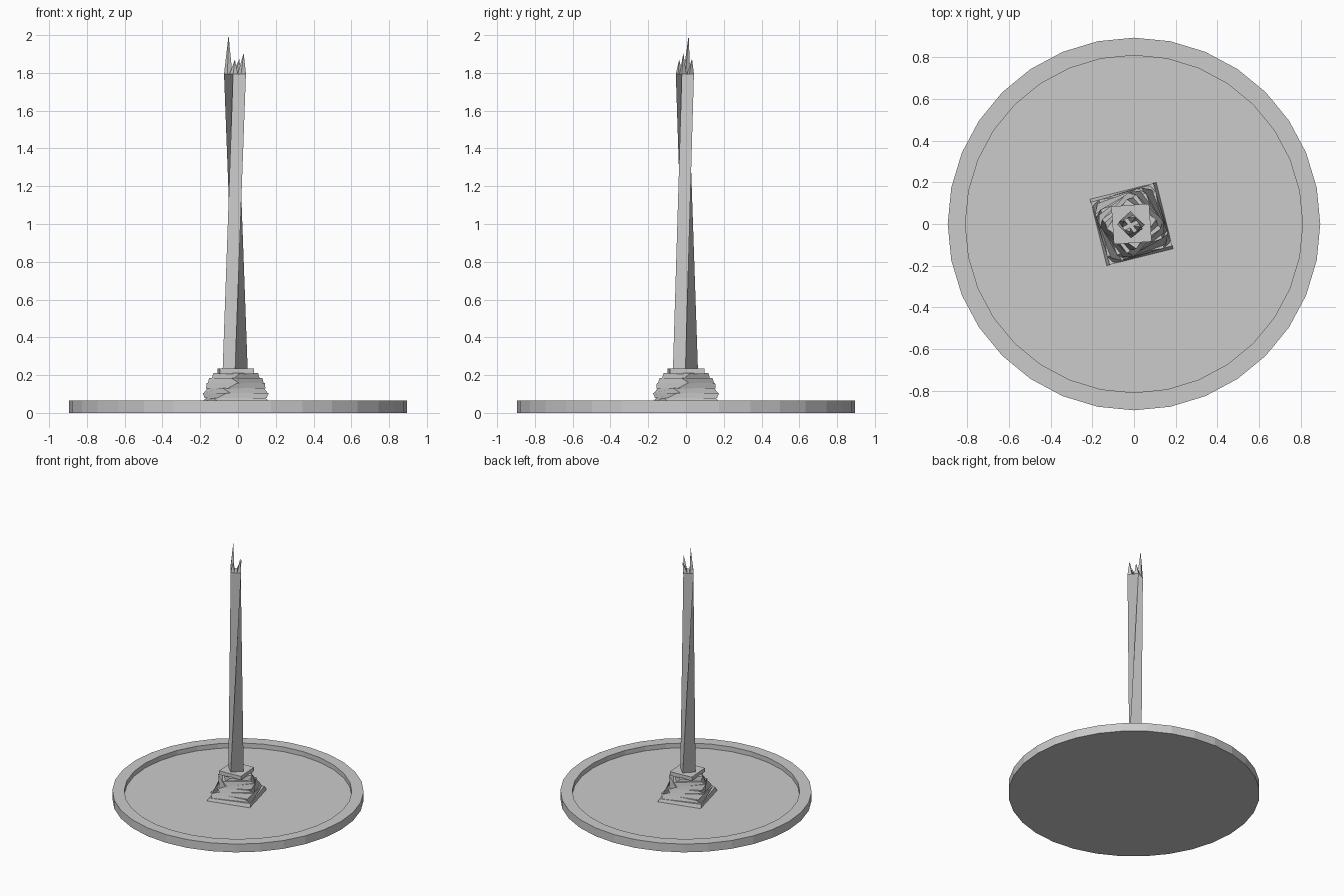
import bpy, math
from math import cos, sin, radians, pi

cube = bpy.data.objects.get("Cube")
if cube:
    bpy.data.objects.remove(cube, do_unlink=True)

stone = bpy.data.materials.new("grey_stone")
stone.use_nodes = True
GREY = (0.6, 0.6, 0.6, 1)
stone.diffuse_color = GREY
stone.node_tree.nodes["Principled BSDF"].inputs["Base Color"].default_value = GREY

CX, CY = -0.012, 0.0


def make(name, verts, faces):
    mesh = bpy.data.meshes.new(name)
    mesh.from_pydata(verts, [], faces)
    mesh.materials.append(stone)
    obj = bpy.data.objects.new(name, mesh)
    bpy.context.collection.objects.link(obj)
    return obj


def rings(name, loops):
    """Skin a list of vertex loops and cap both ends."""
    n = len(loops[0])
    verts = [v for loop in loops for v in loop]
    faces = [tuple(reversed(range(n))), tuple(range(len(verts) - n, len(verts)))]
    for k in range(len(loops) - 1):
        for i in range(n):
            j = (i + 1) % n
            faces.append((k * n + i, k * n + j, k * n + n + j, k * n + n + i))
    return make(name, verts, faces)


def polygon(sides, radius, z, angle=0.0, cx=0.0, cy=0.0):
    return [(cx + radius * cos(angle + 2 * pi * i / sides),
             cy + radius * sin(angle + 2 * pi * i / sides), z) for i in range(sides)]


def square(half, degrees, z):
    return polygon(4, half * math.sqrt(2), z, radians(degrees + 45), CX, CY)


# Shallow round basin with a raised rim
rings("basin", [polygon(32, 0.895, 0), polygon(32, 0.895, 0.065),
                polygon(32, 0.81, 0.065), polygon(32, 0.81, 0.028)])

# Pile of twisted square slabs: half width, bottom angle, top angle
slabs = [(0.165, 14, 17), (0.145, 20, 8), (0.135, 14, 30), (0.122, 36, 20),
         (0.115, 30, 48), (0.106, 52, 36), (0.09, 40, 56)]
step = 0.026
for i, (half, low, high) in enumerate(slabs):
    z = 0.026 + i * step
    rings(f"slab_{i + 1}", [square(half, low, z), square(half * 0.95, high, z + step + 0.002)])

# Plinth under the column
rings("plinth", [square(0.091, 4, 0.205), square(0.091, 4, 0.235)])

# Column twisted a quarter turn, with straight edges
TOP = 1.795
foot = polygon(4, 0.066, 0.234, pi, -0.015, -0.003)
head = [(-0.026, -0.054, TOP), (0.042, -0.022, TOP),
        (-0.006, 0.042, TOP), (-0.074, 0.01, TOP)]
rings("twisted_column", [foot, head])


# Four corner spikes, leaving a cross-shaped gap between them
def mix(a, b, t):
    return tuple(p + (q - p) * t for p, q in zip(a, b))


centre = tuple(sum(c) / 4 for c in zip(*head))
tips = [(-0.017, -0.036, 1.87), (0.03, -0.014, 1.905),
        (0.008, 0.032, 1.875), (-0.05, 0.014, 2.0)]
for i, tip in enumerate(tips):
    corner = head[i]
    base = [corner, mix(corner, head[(i + 1) % 4], 0.38),
            mix(corner, centre, 0.76), mix(corner, head[i - 1], 0.38)]
    make(f"spike_{i + 1}", base + [tip],
         [(3, 2, 1, 0), (0, 1, 4), (1, 2, 4), (2, 3, 4), (3, 0, 4)])
